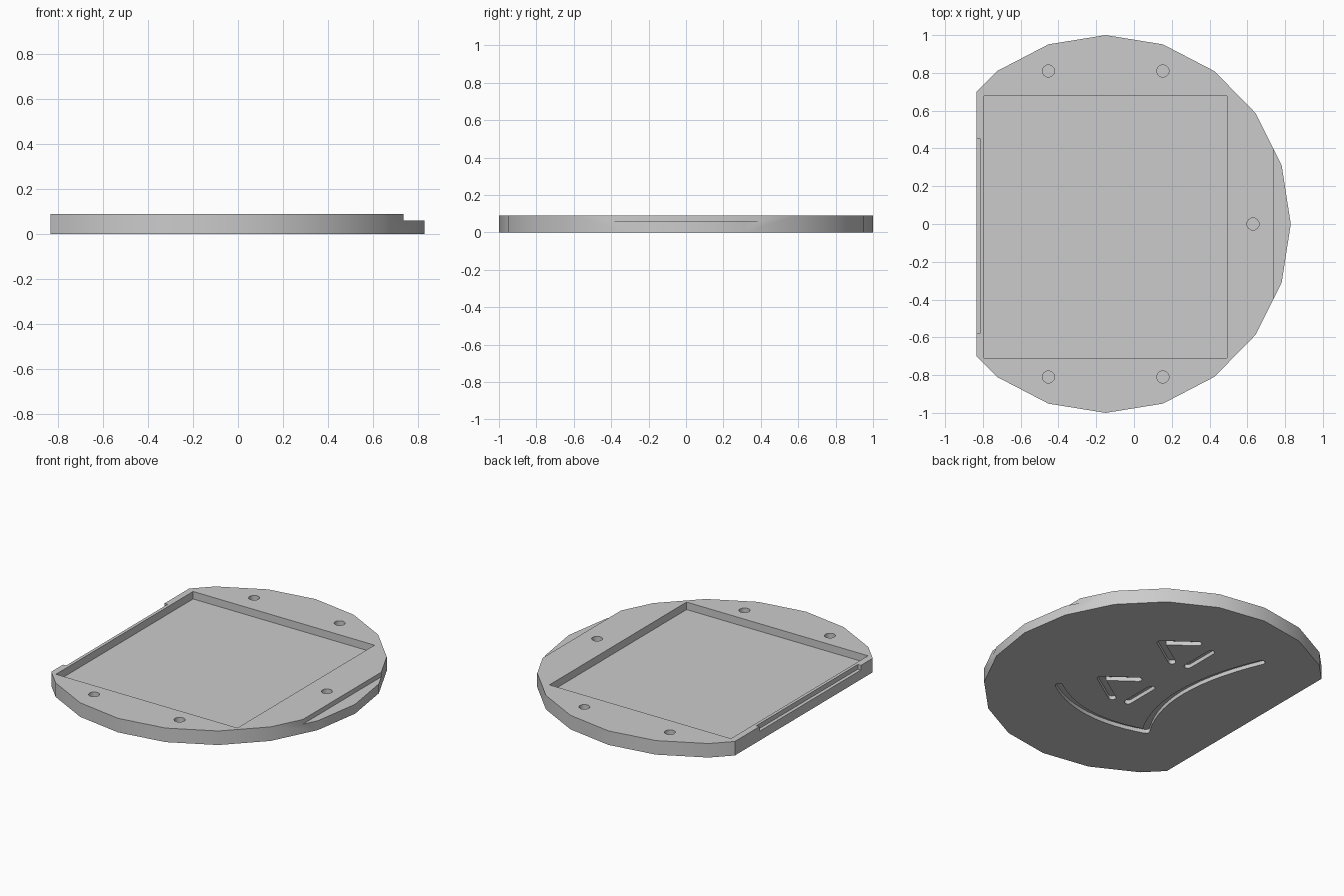
import bpy, bmesh, math
from mathutils import Vector

cube = bpy.data.objects.get("Cube")
if cube:
    bpy.data.objects.remove(cube, do_unlink=True)

HEIGHT, CENTRE_X, FLAT_X = 0.09, -0.15, -0.835
LEDGE_Z, FLOOR_Z = 0.06, 0.042

grey = bpy.data.materials.new("plain grey")
grey.use_nodes = True
colour = (0.6, 0.6, 0.6, 1)
grey.diffuse_color = colour
grey.node_tree.nodes["Principled BSDF"].inputs["Base Color"].default_value = colour


def prism(name, outline, z0, z1):
    """Extrude a flat outline between two heights."""
    bm = bmesh.new()
    face = bm.faces.new([bm.verts.new((x, y, z0)) for x, y in outline])
    top = bmesh.ops.extrude_face_region(bm, geom=[face])["geom"]
    bmesh.ops.translate(bm, vec=(0, 0, z1 - z0),
                        verts=[v for v in top if isinstance(v, bmesh.types.BMVert)])
    bmesh.ops.recalc_face_normals(bm, faces=bm.faces)
    mesh = bpy.data.meshes.new(name)
    bm.to_mesh(mesh)
    bm.free()
    obj = bpy.data.objects.new(name, mesh)
    mesh.materials.append(grey)
    bpy.context.collection.objects.link(obj)
    return obj


def ellipse(cx, cy, rx, ry, sides):
    return [(cx + rx * math.cos(math.tau * i / sides),
             cy + ry * math.sin(math.tau * i / sides)) for i in range(sides)]


def box(x0, x1, y0, y1):
    return [(x0, y0), (x1, y0), (x1, y1), (x0, y1)]


def stroke(points, radius=0.022):
    """Outline of a round-ended groove following a path."""
    pts = [Vector(p) for p in points]
    left, right = [], []
    for i, p in enumerate(pts):
        along = (pts[min(i + 1, len(pts) - 1)] - pts[max(i - 1, 0)]).normalized()
        side = Vector((-along.y, along.x)) * radius
        left.append(p + side)
        right.append(p - side)

    def cap(end, start):
        mid = (end + start) / 2
        arm = start - mid
        out = []
        for k in range(1, 6):
            a = -math.pi * k / 6
            out.append(mid + Vector((arm.x * math.cos(a) - arm.y * math.sin(a),
                                     arm.x * math.sin(a) + arm.y * math.cos(a))))
        return out

    return left + cap(right[-1], left[-1]) + right[::-1] + cap(left[0], right[0])


def bow(a, m, b, steps=14):
    """Smooth path from a through m to b."""
    a, m, b = Vector(a), Vector(m), Vector(b)
    c = 2 * m - (a + b) / 2
    return [a.lerp(c, i / steps).lerp(c.lerp(b, i / steps), i / steps)
            for i in range(steps + 1)]


def cut(target, cutter):
    cutter.hide_render = True
    mod = target.modifiers.new("cut", "BOOLEAN")
    mod.operation, mod.solver, mod.object = "DIFFERENCE", "EXACT", cutter
    bpy.context.view_layer.objects.active = target
    bpy.ops.object.modifier_apply(modifier=mod.name)
    bpy.data.objects.remove(cutter, do_unlink=True)


# Faceted round plate with one flat side
plate = prism("tray_plate", ellipse(CENTRE_X, 0, 0.98, 1, 20), 0, HEIGHT)
cut(plate, prism("flat_side", box(-2, FLAT_X, -2, 2), -1, 1))

# Pocket, edge ledge and shallow slot in the flat side
cut(plate, prism("pocket", box(-0.793, 0.493, -0.71, 0.678), FLOOR_Z, 1))
cut(plate, prism("ledge", box(0.738, 2, -1, 1), LEDGE_Z, 1))
cut(plate, prism("side_slot", box(-1, -0.813, -0.578, 0.45), LEDGE_Z, 1))

# Blind screw holes
for x, y in [(-0.453, 0.81), (-0.453, -0.81), (0.153, 0.81), (0.153, -0.81), (0.63, 0)]:
    cut(plate, prism("screw_hole", ellipse(x, y, 0.032, 0.032, 24), 0.03, 1))

# Curved and straight grooves in the underside
corner = (-0.446, -0.424)
paths = [bow(corner, (-0.311, 0.05), (-0.446, 0.62)),
         bow(corner, (-0.06, -0.475), (0.283, -0.34))]
for y in (0.42, -0.12):
    paths += [[(0.15, y), (-0.045, y - 0.13)],
              [(0.15, y), (-0.025, y + 0.13)],
              [(-0.147, y - 0.11), (-0.147, y + 0.1)]]
for path in paths:
    cut(plate, prism("groove", stroke(path), -1, 0.025))

# Smooth round walls, sharp corners
bpy.ops.object.select_all(action="DESELECT")
plate.select_set(True)
bpy.context.view_layer.objects.active = plate
bpy.ops.object.shade_smooth_by_angle(angle=math.radians(30))
